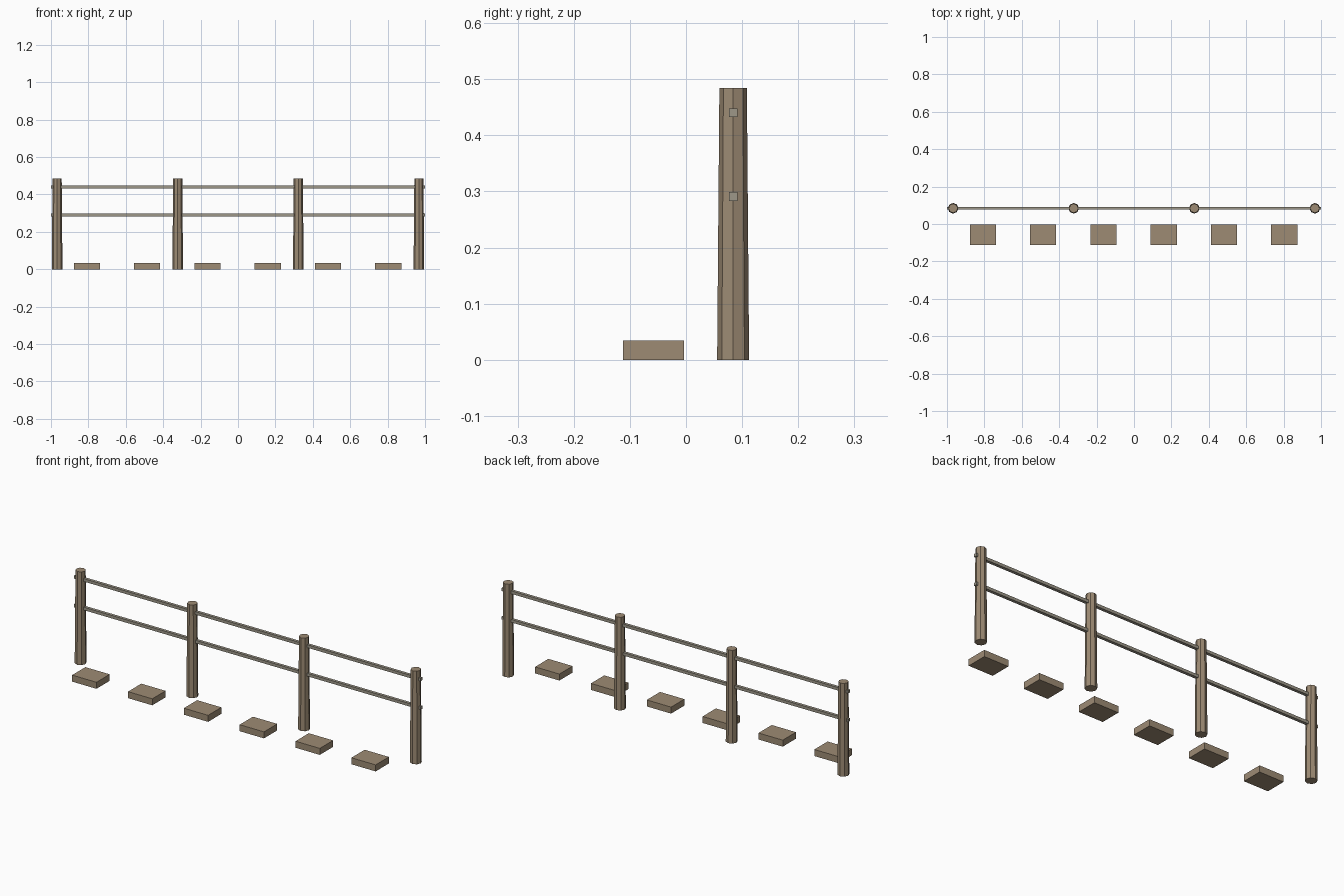
import bpy

cube = bpy.data.objects.get("Cube")
if cube:
    bpy.data.objects.remove(cube, do_unlink=True)


def make_material(name, rgb):
    mat = bpy.data.materials.new(name)
    mat.use_nodes = True
    mat.diffuse_color = (*rgb, 1)
    mat.node_tree.nodes["Principled BSDF"].inputs["Base Color"].default_value = (*rgb, 1)
    return mat


wood = make_material("brown wood", (0.34, 0.26, 0.175))
rail_grey = make_material("weathered grey", (0.34, 0.31, 0.25))


def finish(name, mat):
    obj = bpy.context.object
    obj.name = name
    obj.data.materials.append(mat)
    return obj


def box(name, center, size, mat):
    bpy.ops.mesh.primitive_cube_add(size=1, location=center)
    obj = finish(name, mat)
    obj.scale = size
    bpy.ops.object.transform_apply(location=False, rotation=False, scale=True)


FENCE_Y = 0.084
POST_HEIGHT = 0.484

# Four tapered eight-sided posts
for i in range(4):
    x = -0.967 + i * 0.6447
    bpy.ops.mesh.primitive_cone_add(vertices=8, radius1=0.0285, radius2=0.0245,
                                    depth=POST_HEIGHT,
                                    location=(x, FENCE_Y, POST_HEIGHT / 2))
    finish(f"post_{i + 1}", wood)

# Two square rails running through the posts
for name, z in (("lower_rail", 0.291), ("upper_rail", 0.44)):
    box(name, (0, FENCE_Y, z), (2, 0.0155, 0.0155), rail_grey)

# Row of low blocks in front of the fence
for i in range(6):
    x = -0.808 + i * 0.3222
    box(f"block_{i + 1}", (x, -0.058, 0.017), (0.14, 0.109, 0.034), wood)
